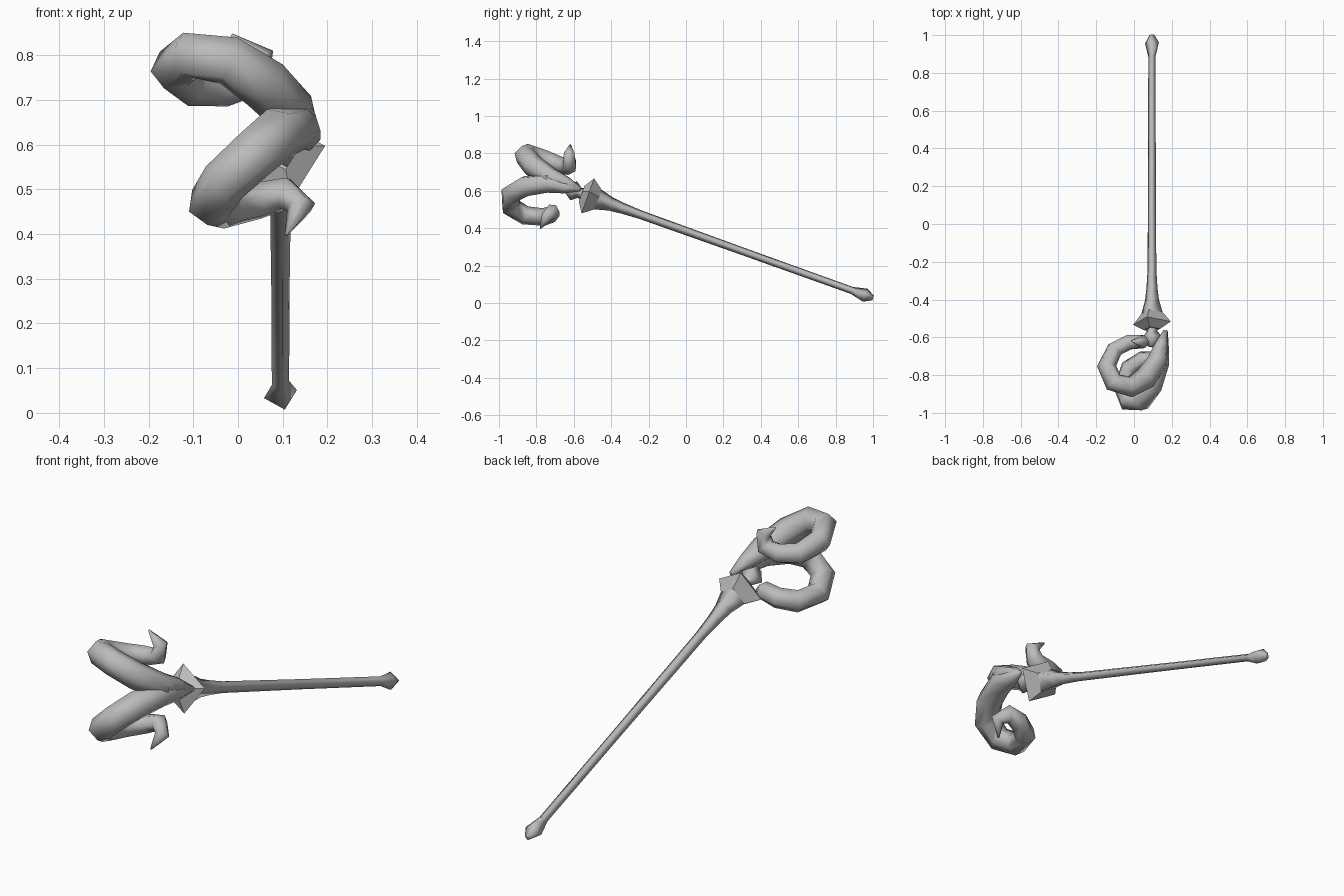
import bpy, bmesh, math
from mathutils import Vector

cube = bpy.data.objects.get("Cube")
if cube:
    bpy.data.objects.remove(cube)

grey = bpy.data.materials.new("plain_grey")
grey.use_nodes = True
COLOUR = (0.5, 0.5, 0.5, 1)
grey.diffuse_color = COLOUR
grey.node_tree.nodes["Principled BSDF"].inputs["Base Color"].default_value = COLOUR

# Staff frame: along the shaft, across the mirrored horns, and sideways
CENTRE = Vector((0.095, -0.525, 0.573))
ALONG = Vector((0, -0.941, 0.337)).normalized()
ACROSS = Vector((-0.25, 0.326, 0.911)).normalized()
SIDE = ACROSS.cross(ALONG).normalized()
if SIDE.x < 0:
    SIDE.negate()


def place(s, u, w):
    return CENTRE + ALONG * s + ACROSS * u + SIDE * w


def tube(name, stations, sides, smooth_angle):
    """Skin rings of the given radius along (s, u, w, radius) stations."""
    pts = [place(*st[:3]) for st in stations]
    bm = bmesh.new()
    normal, rings = ACROSS.copy(), []
    for i, (p, st) in enumerate(zip(pts, stations)):
        before = (p - pts[i - 1]).normalized() if i else Vector()
        after = (pts[i + 1] - p).normalized() if i < len(pts) - 1 else Vector()
        tangent = (before + after).normalized()
        normal = (normal - tangent * normal.dot(tangent)).normalized()
        binormal = tangent.cross(normal)
        ring = []
        for k in range(sides):
            a = math.tau * k / sides
            ring.append(bm.verts.new(p + (normal * math.cos(a) + binormal * math.sin(a)) * st[3]))
        rings.append(ring)
    for a, b in zip(rings, rings[1:]):
        for k in range(sides):
            j = (k + 1) % sides
            bm.faces.new((a[k], a[j], b[j], b[k]))
    bm.faces.new(rings[0])
    bm.faces.new(rings[-1])
    bmesh.ops.recalc_face_normals(bm, faces=bm.faces)
    mesh = bpy.data.meshes.new(name)
    bm.to_mesh(mesh)
    bm.free()
    mesh.materials.append(grey)
    obj = bpy.data.objects.new(name, mesh)
    bpy.context.collection.objects.link(obj)
    bpy.ops.object.select_all(action="DESELECT")
    obj.select_set(True)
    bpy.context.view_layer.objects.active = obj
    bpy.ops.object.shade_smooth_by_angle(angle=math.radians(smooth_angle))
    return obj


def lathe(name, profile, smooth_angle):
    return tube(name, [(s, 0, 0, r) for s, r in profile], 4, smooth_angle)


# Square-section shaft with a butt knob, flaring toward the head
lathe("shaft", [(-1.62, 0.014), (-1.575, 0.038), (-1.5, 0.02), (-0.9, 0.021),
                (-0.3, 0.024), (-0.2, 0.03), (-0.13, 0.038), (-0.05, 0.06)], 100)

# Pointed collar and the small neck above it
lathe("collar", [(-0.06, 0.056), (0, 0.103), (0.035, 0.045)], 40)
lathe("neck", [(0.03, 0.035), (0.045, 0.028), (0.08, 0.055), (0.13, 0.02)], 100)

# Pair of curled horns sharing one stem
HORN = [(0.05, 0, 0.075, 0.012), (0.13, 0.012, 0.055, 0.035),
        (0.22, 0.015, 0.035, 0.055), (0.33, 0.06, -0.02, 0.06),
        (0.39, 0.115, -0.09, 0.057), (0.37, 0.155, -0.17, 0.054),
        (0.28, 0.165, -0.205, 0.051), (0.185, 0.15, -0.165, 0.048),
        (0.148, 0.14, -0.09, 0.044), (0.15, 0.14, -0.025, 0.04),
        (0.17, 0.185, 0, 0.032), (0.18, 0.245, -0.05, 0.004)]
for name, flip in (("upper_horn", 1), ("lower_horn", -1)):
    tube(name, [(s, u * flip, w, r) for s, u, w, r in HORN], 6, 80)
